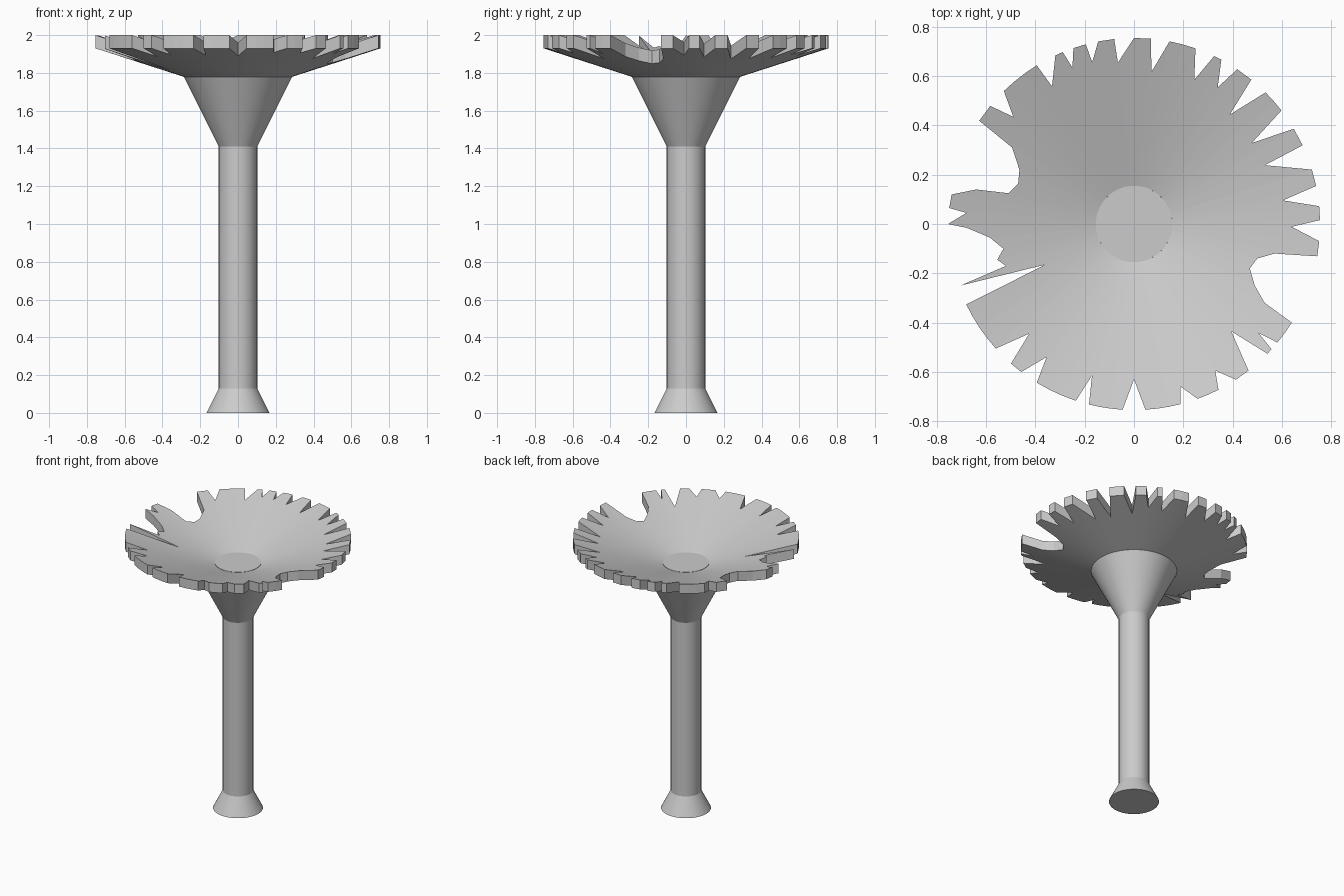
import bpy, bmesh
from math import sin, cos, pi, radians, hypot

if "Cube" in bpy.data.objects:
    bpy.data.objects.remove(bpy.data.objects["Cube"])

R, SLOPE, THICK, HUB = 0.755, 0.322, 0.07, 0.155


def mesh_object(name, bm):
    bmesh.ops.recalc_face_normals(bm, faces=bm.faces)
    me = bpy.data.meshes.new(name)
    bm.to_mesh(me)
    bm.free()
    ob = bpy.data.objects.new(name, me)
    bpy.context.collection.objects.link(ob)
    return ob


def lathe(name, profile, n=64):
    bm = bmesh.new()
    rings = [[bm.verts.new((r * cos(2 * pi * i / n), r * sin(2 * pi * i / n), z))
              for i in range(n)] for r, z in profile]
    for a, b in zip(rings, rings[1:]):
        for i in range(n):
            j = (i + 1) % n
            bm.faces.new((a[i], a[j], b[j], b[i]))
    bm.faces.new(rings[0])
    bm.faces.new(rings[-1])
    ob = mesh_object(name, bm)
    bpy.context.view_layer.objects.active = ob
    ob.select_set(True)
    bpy.ops.object.shade_smooth_by_angle(angle=radians(20))
    ob.select_set(False)


def polar(deg, r):
    return (r * cos(radians(deg)), r * sin(radians(deg)))


def teeth(rows):
    # each row: tooth start, tooth end, notch angle, notch radius
    pts = []
    for a, b, na, nr in rows:
        steps = max(1, round((b - a) / 4))
        pts += [polar(a + (b - a) * i / steps, R) for i in range(steps + 1)]
        pts.append(polar(na, nr))
    return pts


# Stem parts
lathe("foot", [(0.167, 0), (0.102, 0.13)])
lathe("stem", [(0.102, 0.13), (0.102, 1.41)])
lathe("neck", [(0.102, 1.41), (0.288, 1.782)])

# Ragged cap outline, counter-clockwise
upper = teeth([
    (-10, -5.3, -1, .64), (1.2, 5.5, 9, .612), (11.8, 17, 24.2, .582),
    (25, 30.8, 34.5, .58), (37.6, 45, 48.8, .59), (50.9, 56.3, 58.5, .65),
    (62, 64.5, 67.3, .634), (70.7, 79, 83.5, .62), (84.7, 90, 95.7, .658),
    (96.1, 101.1, 104.5, .678), (105, 109, 111.5, .682),
    (112.5, 115, 120.8, .65), (121.5, 134.4, 138.4, .655),
    (140.6, 146.3, 147.9, .584)])
left_bite = [(-.465, .22), (-.47, .165), (-.51, .125), (-.64, .14), (-.74, .12),
             (-.75, .065), (-.68, .045), (-.755, 0), (-.68, -.015),
             (-.585, -.055), (-.53, -.10), (-.555, -.145), (-.52, -.17),
             (-.705, -.25), (-.36, -.165)]
lower = teeth([
    (205.6, 222, 226.3, .615), (228.6, 232.7, 236.7, .646),
    (238.5, 251.8, 254.5, .638), (256, 266.5, 270, .63),
    (273.5, 284.4, 286, .687), (290, 297, 299, .68),
    (303.2, 308, 312.2, .588), (315.8, 317.7, 318.8, .67),
    (320.4, 328, 328.9, .619)])
right_bite = [(.49, -.25), (.47, -.18), (.50, -.14), (.57, -.12)]
outline = upper + left_bite + lower + right_bite

# Cap: sloped dish between hub and outline
bm = bmesh.new()
rings = []
for drop in (0, THICK):
    outer, inner = [], []
    for x, y in outline:
        r = hypot(x, y)
        outer.append(bm.verts.new((x, y, 2 - (R - r) * SLOPE - drop)))
        k = HUB / r
        inner.append(bm.verts.new((x * k, y * k, 2 - (R - HUB) * SLOPE - drop)))
    rings.append((outer, inner))
(to, ti), (bo, bi) = rings
for i in range(len(outline)):
    j = (i + 1) % len(outline)
    bm.faces.new((to[i], to[j], ti[j], ti[i]))
    bm.faces.new((bo[j], bo[i], bi[i], bi[j]))
    bm.faces.new((to[j], to[i], bo[i], bo[j]))
    bm.faces.new((bi[j], bi[i], ti[i], ti[j]))
mesh_object("ragged_cap", bm)

# Flat hub in the middle of the cap
lathe("hub", [(HUB, 1.75), (HUB, 2 - (R - HUB) * SLOPE + 0.002)])
